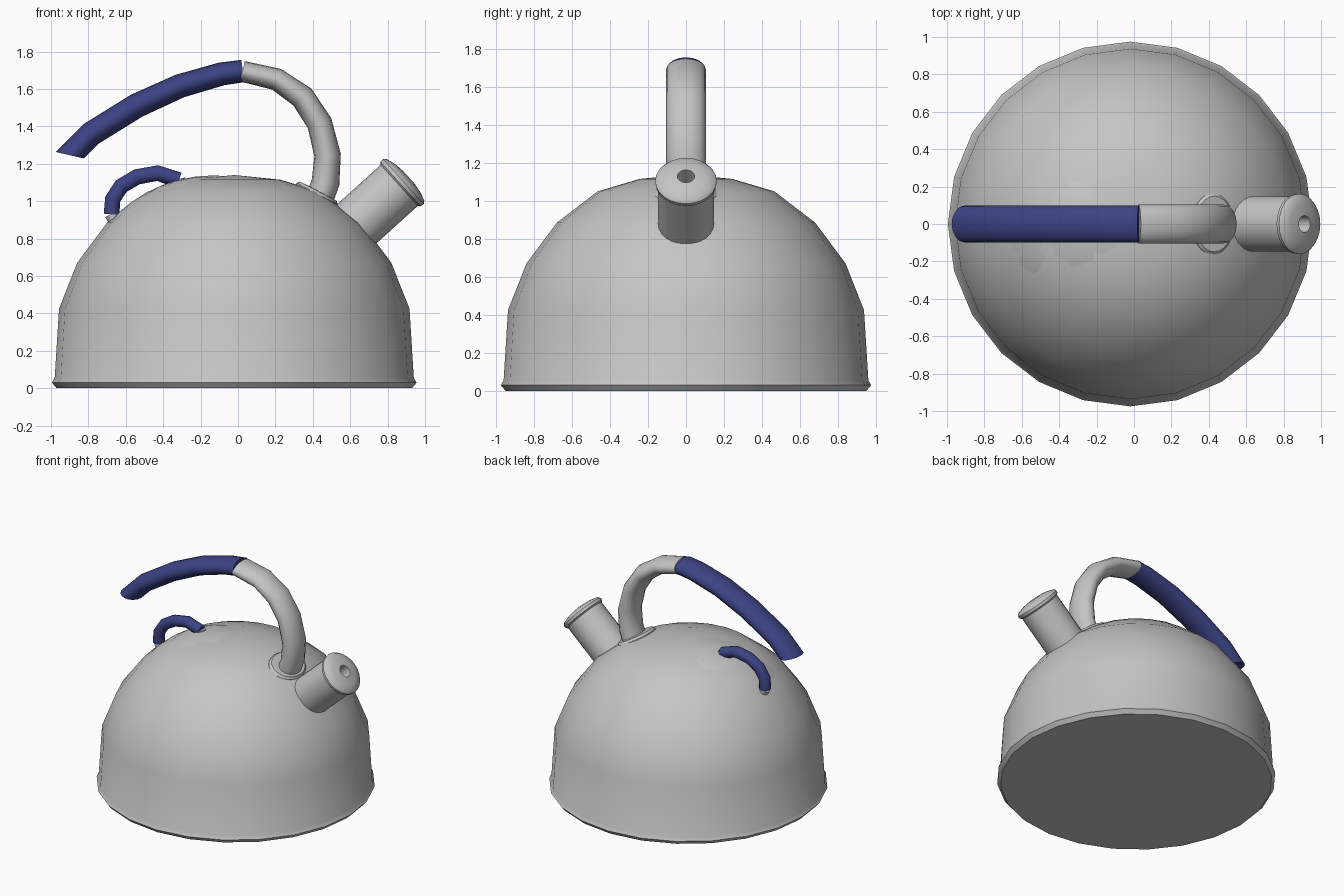
import bpy
import bmesh
import math
from mathutils import Matrix, Vector

if "Cube" in bpy.data.objects:
    bpy.data.objects.remove(bpy.data.objects["Cube"], do_unlink=True)


def material(name, rgb):
    m = bpy.data.materials.new(name)
    m.use_nodes = True
    m.diffuse_color = (*rgb, 1)
    m.node_tree.nodes["Principled BSDF"].inputs["Base Color"].default_value = (*rgb, 1)
    return m


STEEL = material("steel grey", (0.56, 0.56, 0.56))
BLUE = material("navy blue", (0.045, 0.055, 0.23))


def finish(bm, name, mat, angle=35):
    bmesh.ops.remove_doubles(bm, verts=bm.verts, dist=0.0005)
    bmesh.ops.recalc_face_normals(bm, faces=bm.faces)
    mesh = bpy.data.meshes.new(name)
    bm.to_mesh(mesh)
    bm.free()
    mesh.materials.append(mat)
    obj = bpy.data.objects.new(name, mesh)
    bpy.context.collection.objects.link(obj)
    bpy.ops.object.select_all(action='DESELECT')
    obj.select_set(True)
    bpy.context.view_layer.objects.active = obj
    bpy.ops.object.shade_smooth_by_angle(angle=math.radians(angle))
    return obj


def lathe(name, profile, centre, axis=(0, 0, 1), sides=24, stretch=1.0, mat=STEEL):
    """Revolve (radius, height) points, then aim the axis in the xz plane."""
    bm = bmesh.new()
    verts = [bm.verts.new((r, 0, h)) for r, h in profile]
    edges = [bm.edges.new(pair) for pair in zip(verts, verts[1:])]
    bmesh.ops.spin(bm, geom=verts + edges, cent=(0, 0, 0), axis=(0, 0, 1),
                   angle=math.tau, steps=sides)
    tilt = Matrix.Rotation(math.atan2(axis[0], axis[2]), 4, 'Y')
    bm.transform(Matrix.Translation(centre) @ tilt @ Matrix.Diagonal((1, stretch, 1, 1)))
    return finish(bm, name, mat)


def tube(name, path, width, mat, sides=16, start=None):
    """Sweep an oval along (x, z, half thickness) points; width is the y half size."""
    bm = bmesh.new()
    pts = [Vector((x, 0, z)) for x, z, _ in path]
    rings = []
    for i, p in enumerate(pts):
        t = (pts[min(i + 1, len(pts) - 1)] - pts[max(i - 1, 0)]).normalized()
        across = Vector((-t.z, 0, t.x)) * path[i][2]
        if i == 0 and start:
            across = Vector(start)
        ring = []
        for k in range(sides):
            a = math.tau * k / sides
            ring.append(bm.verts.new(p + across * math.cos(a)
                                     + Vector((0, width * math.sin(a), 0))))
        rings.append(ring)
    for a, b in zip(rings, rings[1:]):
        for k in range(sides):
            j = (k + 1) % sides
            bm.faces.new((a[k], a[j], b[j], b[k]))
    bm.faces.new(rings[0])
    bm.faces.new(rings[-1])
    return finish(bm, name, mat, 40)


# Domed body with a rolled foot
lathe("body", [(0, 0), (0.95, 0), (0.975, 0.03), (0.96, 0.055), (0.937, 0.425),
               (0.84, 0.67), (0.68, 0.885), (0.465, 1.05), (0.245, 1.115), (0, 1.14)],
      (-0.02, 0, 0))

# Round lid set into the dome
lid_axis = (-0.48, 0, 0.875)
lid_r, rise = 0.45, 0.15
R = (lid_r ** 2 + rise ** 2) / (2 * rise)
cap = [(lid_r * k / 5, rise - R + math.sqrt(R * R - (lid_r * k / 5) ** 2)) for k in range(6)]
lathe("lid", cap + [(lid_r, -0.03), (0, -0.03)], (-0.418, 0, 0.914), lid_axis, sides=20)

# Lid loop and its two ferrules
tube("lid_handle", [(-0.676, 0.93, 0.042), (-0.67, 1.01, 0.042), (-0.625, 1.08, 0.042),
                    (-0.54, 1.13, 0.042), (-0.43, 1.15, 0.042), (-0.315, 1.112, 0.042)],
     0.042, BLUE, 12)
for side, x, z, d in (("lower", -0.668, 0.915, (-0.5, 0, 0.87)),
                      ("upper", -0.315, 1.1, (-0.2, 0, 0.98))):
    lathe(side + "_ferrule", [(0, -0.08), (0.036, -0.08), (0.036, 0.02), (0, 0.02)],
          (x, 0, z), d, sides=12)

# Main handle: blue grip and curved steel neck
tube("handle_grip", [(-0.9, 1.246, 0.07), (-0.785, 1.36, 0.066), (-0.543, 1.51, 0.066),
                     (-0.313, 1.615, 0.064), (-0.09, 1.68, 0.062), (0.026, 1.696, 0.06)],
     0.1, BLUE, start=(-0.075, 0, 0.017))
tube("handle_neck", [(0.024, 1.694, 0.056), (0.206, 1.652, 0.06), (0.345, 1.556, 0.066),
                     (0.436, 1.417, 0.068), (0.479, 1.246, 0.071), (0.468, 1.1, 0.075),
                     (0.42, 0.97, 0.076)], 0.104, STEEL)
lathe("handle_collar", [(0, -0.06), (0.122, -0.06), (0.124, 0.005), (0.112, 0.02), (0, 0.024)],
      (0.42, 0, 1.035), (0.465, 0, 0.885), stretch=1.33)

# Spout with a lipped cap and a small pouring hole
lathe("spout", [(0, -0.46), (0.148, -0.46), (0.148, -0.035), (0.16, -0.025), (0.162, -0.005),
                (0.15, 0.01), (0.1, 0.025), (0.045, 0.032), (0.045, -0.08), (0, -0.08)],
      (0.888, 0, 1.108), (0.74, 0, 0.67))
